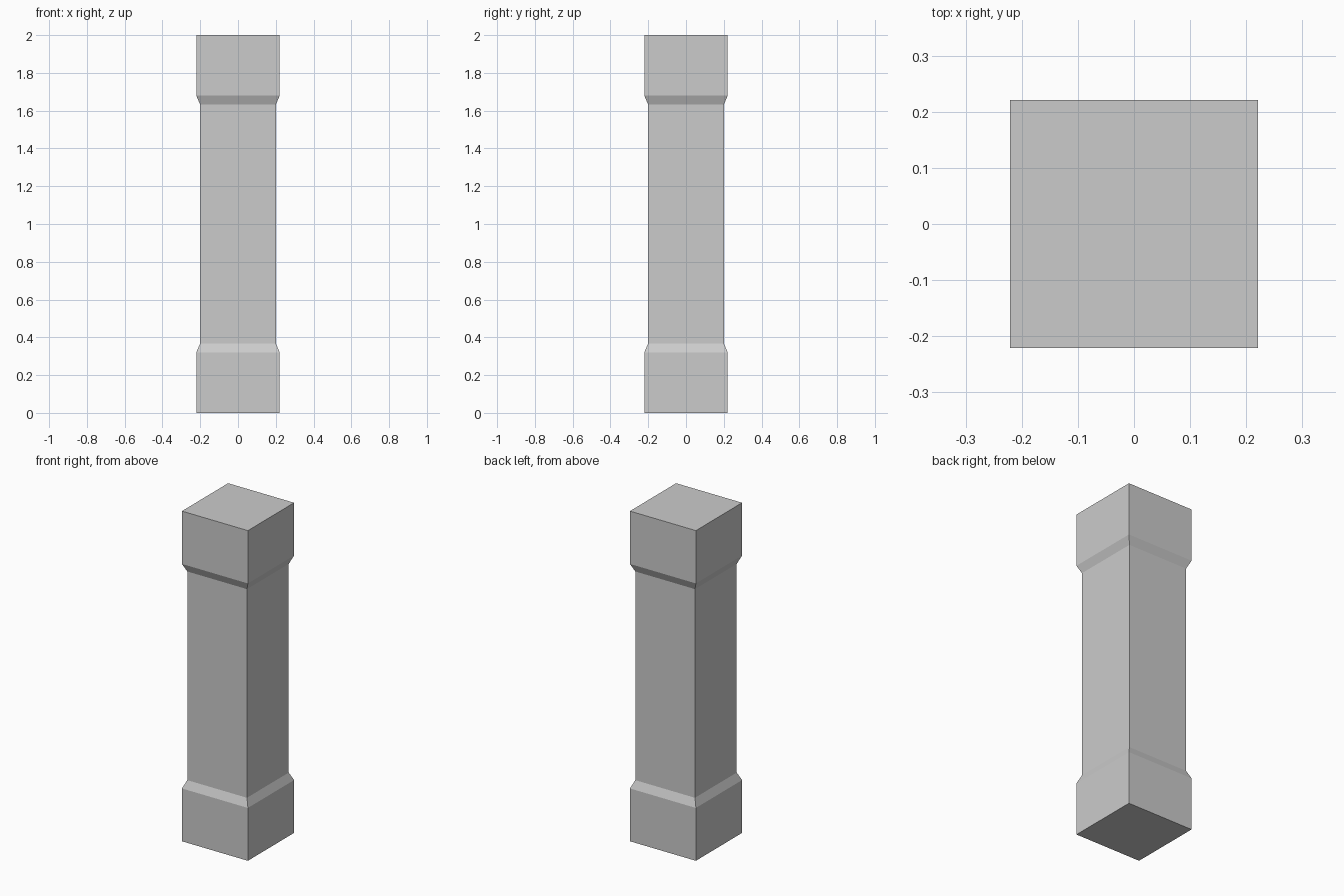
import bpy
import bmesh

if "Cube" in bpy.data.objects:
    bpy.data.objects.remove(bpy.data.objects["Cube"])

# Square pillar profile: (half width, height)
BLOCK, SHAFT = 0.221, 0.2
lower = [(BLOCK, 0.0), (BLOCK, 0.32), (SHAFT, 0.368)]
profile = lower + [(w, 2.0 - z) for w, z in reversed(lower)]

# Stack square rings into one closed pillar: base, chamfer, shaft, chamfer, cap
bm = bmesh.new()
corners = [(-1, -1), (1, -1), (1, 1), (-1, 1)]
rings = [[bm.verts.new((sx * w, sy * w, z)) for sx, sy in corners]
         for w, z in profile]
for a, b in zip(rings, rings[1:]):
    for i in range(4):
        j = (i + 1) % 4
        bm.faces.new((a[i], a[j], b[j], b[i]))
bm.faces.new(rings[0][::-1])
bm.faces.new(rings[-1])

mesh = bpy.data.meshes.new("square_pillar")
bm.to_mesh(mesh)
bm.free()
bpy.context.collection.objects.link(bpy.data.objects.new("square_pillar", mesh))
